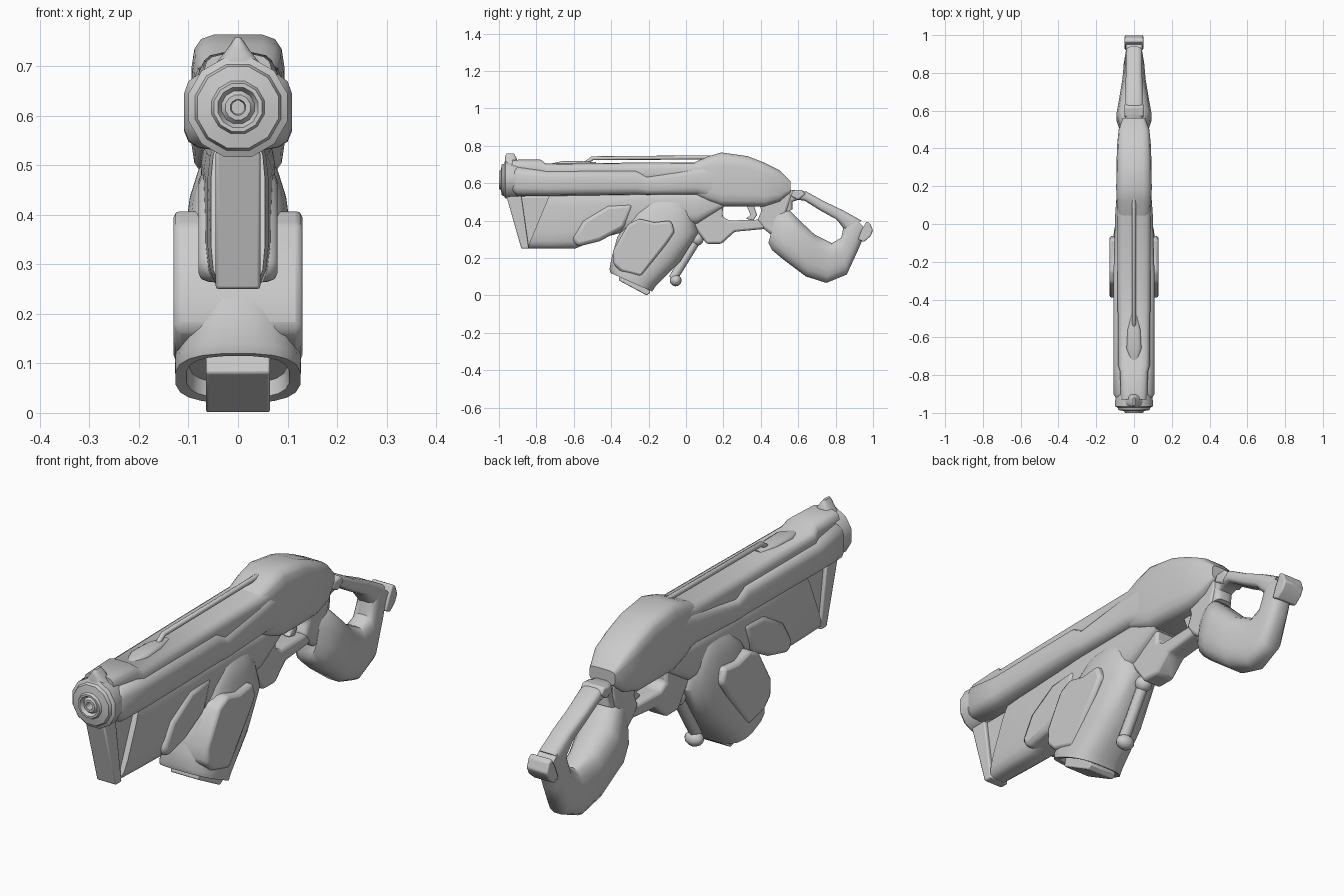
import bpy, bmesh, math

cube = bpy.data.objects.get("Cube")
if cube:
    bpy.data.objects.remove(cube, do_unlink=True)

grey = bpy.data.materials.new("plain grey")
grey.use_nodes = True
colour = (0.6, 0.6, 0.6, 1)
grey.diffuse_color = colour
grey.node_tree.nodes["Principled BSDF"].inputs["Base Color"].default_value = colour


def finish(name, bm, angle, bevel=0):
    """Turn a bmesh into a shaded object, with an optional bevel."""
    bmesh.ops.recalc_face_normals(bm, faces=bm.faces)
    mesh = bpy.data.meshes.new(name)
    bm.to_mesh(mesh)
    bm.free()
    mesh.materials.append(grey)
    obj = bpy.data.objects.new(name, mesh)
    bpy.context.collection.objects.link(obj)
    if bevel:
        mod = obj.modifiers.new("Bevel", "BEVEL")
        mod.width = bevel
        mod.segments = 2
    bpy.ops.object.select_all(action="DESELECT")
    obj.select_set(True)
    bpy.context.view_layer.objects.active = obj
    bpy.ops.object.shade_smooth_by_angle(angle=math.radians(angle))


def power(value, p):
    return math.copysign(abs(value) ** (2 / p), value)


def loft(name, stations, p=3, sides=16, angle=45):
    """Skin rounded sections; each runs from (y, z) to (y, z) with a half width."""
    bm = bmesh.new()
    rings = []
    for ya, za, yb, zb, w in stations:
        ring = []
        for i in range(sides):
            t = math.tau * (i + 0.5) / sides
            u, v = power(math.cos(t), p), power(math.sin(t), p)
            ring.append(bm.verts.new((w * v, (ya + yb + (yb - ya) * u) / 2,
                                      (za + zb + (zb - za) * u) / 2)))
        rings.append(ring)
    for low, high in zip(rings, rings[1:]):
        for i in range(sides):
            j = (i + 1) % sides
            bm.faces.new((low[i], low[j], high[j], high[i]))
    bm.faces.new(rings[0])
    bm.faces.new(rings[-1])
    finish(name, bm, angle)


def slab(name, outline, w, bevel=0.01):
    """Side outline in (y, z), widened to both sides of the centre plane."""
    bm = bmesh.new()
    face = bm.faces.new([bm.verts.new((-w, y, z)) for y, z in outline])
    new = bmesh.ops.extrude_face_region(bm, geom=[face])["geom"]
    moved = [v for v in new if isinstance(v, bmesh.types.BMVert)]
    bmesh.ops.translate(bm, verts=moved, vec=(2 * w, 0, 0))
    finish(name, bm, 40, bevel)


def upright(rows):
    """Vertical sections from (y, low z, high z, half width)."""
    return [(y, lo, y, hi, w) for y, lo, hi, w in rows]


def rod(name, path, r):
    """Straight or bent round bar along (y, z) points."""
    curve = bpy.data.curves.new(name, "CURVE")
    curve.dimensions = "3D"
    curve.bevel_depth = r
    curve.bevel_resolution = 2
    curve.use_fill_caps = True
    spline = curve.splines.new("POLY")
    spline.points.add(len(path) - 1)
    for point, (y, z) in zip(spline.points, path):
        point.co = (0, y, z, 1)
    curve.materials.append(grey)
    obj = bpy.data.objects.new(name, curve)
    bpy.context.collection.objects.link(obj)


def knob(name, y, z, r, w):
    """Short rounded drum lying across the model."""
    bm = bmesh.new()
    bmesh.ops.create_uvsphere(bm, u_segments=12, v_segments=8, radius=1)
    for v in bm.verts:
        v.co = (w * v.co.z, y + r * v.co.x, z + r * v.co.y)
    finish(name, bm, 60)


# Muzzle: stepped round collar, raised ring and bore
muzzle = [(-.86, .09), (-.91, .102), (-.965, .104), (-.972, .09), (-.985, .085),
          (-.99, .055), (-1, .05), (-1, .042), (-.985, .034), (-.995, .026),
          (-.995, .016), (-.95, .014)]
loft("muzzle", upright([(y, .617 - r, .617 + r, r) for y, r in muzzle]), p=2, sides=12, angle=35)
loft("front_sight", [(-.97, .68, -.9, .68, .065), (-.97, .71, -.9, .71, .042),
                     (-.968, .735, -.905, .735, .022), (-.965, .75, -.915, .75, .012),
                     (-.96, .758, -.92, .758, .006)], p=3)

# Main body: broad lower shell, narrower top cover and rear hump
loft("barrel_shell", upright([
    (-.93, .55, .67, .09), (-.9, .53, .69, .11), (-.75, .53, .67, .11), (-.27, .535, .675, .11),
    (-.21, .535, .64, .108), (.06, .535, .69, .1), (.16, .5, .72, .092)]), p=4)
loft("top_cover", upright([
    (-.93, .6, .725, .07), (-.78, .6, .728, .075), (-.75, .6, .705, .085), (-.3, .6, .71, .088),
    (.06, .6, .712, .09), (.12, .6, .73, .09)]), p=4)
loft("rear_hump", upright([
    (.04, .54, .71, .085), (.12, .5, .745, .093), (.19, .475, .765, .095), (.33, .475, .745, .093),
    (.42, .475, .71, .09), (.5, .5, .67, .082), (.56, .55, .61, .06)]), p=5)
loft("top_ridge", upright([
    (-.72, .68, .705, .02), (-.66, .68, .718, .04), (-.56, .68, .718, .035),
    (-.48, .68, .712, .015)]))
rod("top_rail", [(-.54, .705), (-.5, .733), (.15, .738)], .011)

# Fore end: flat front plate, hull and side pod
slab("front_plate", [(-.96, .53), (-.88, .25), (-.84, .25), (-.88, .53)], .045, .006)
slab("plate_web", [(-.91, .53), (-.86, .26), (-.8, .26), (-.7, .53)], .03)
loft("under_hull", [
    (-.85, .25, -.72, .56, .055), (-.72, .25, -.65, .56, .062), (-.59, .25, -.54, .56, .066),
    (-.47, .3, -.4, .56, .07), (-.25, .36, -.25, .56, .075), (.06, .38, .06, .56, .075),
    (.2, .47, .2, .56, .07)], p=4)
slab("side_pod", [(-.61, .3), (-.55, .4), (-.42, .48), (-.28, .49), (-.33, .36),
                  (-.46, .29), (-.58, .26)], .08, .02)

# Slanted magazine with a shallow rim and a base plate
loft("magazine", [
    (-.17, .525, -.03, .525, .055), (-.24, .49, .015, .495, .08), (-.295, .43, .04, .44, .098),
    (-.37, .31, .07, .34, .113), (-.4, .2, -.03, .18, .12), (-.41, .14, -.16, .05, .128),
    (-.405, .12, -.18, .02, .127), (-.385, .115, -.195, .03, .105), (-.36, .15, -.18, .06, .1)],
    p=2.8, sides=20)
slab("magazine_side_panel", [(-.39, .17), (-.39, .24), (-.31, .38), (-.25, .41), (-.17, .39),
                             (-.08, .4), (-.06, .34), (-.1, .28), (-.24, .1), (-.35, .13)], .13, .014)
slab("magazine_base", [(-.35, .12), (-.21, .06), (-.19, .015), (-.21, 0), (-.36, .08)], .065, .005)

# Lever behind the magazine
rod("lever", [(.06, .3), (-.07, .09)], .024)
knob("lever_pivot", .06, .3, .035, .035)
knob("lever_knob", -.055, .08, .032, .04)

# Trigger group
slab("guard_front", [(.02, .52), (.02, .4), (.07, .33), (.11, .275), (.19, .275), (.26, .34),
                     (.42, .355), (.46, .39), (.4, .405), (.23, .4), (.195, .42), (.2, .52)], .045, .012)
slab("guard_rear", [(.38, .52), (.405, .45), (.38, .4), (.41, .36), (.46, .32), (.53, .42),
                    (.57, .54), (.5, .58)], .048, .015)
slab("trigger", [(.32, .49), (.36, .49), (.38, .43), (.36, .4), (.32, .41), (.345, .43)], .014, .004)

# Stock: swelling lower lobe, upper bar and butt clip
loft("stock_lobe", [
    (.44, .28, .49, .46, .05), (.46, .24, .55, .46, .075), (.52, .19, .61, .4, .095),
    (.64, .1, .69, .325, .078), (.75, .065, .78, .28, .062), (.86, .11, .83, .31, .055),
    (.92, .24, .84, .36, .048), (.95, .31, .85, .41, .044), (.97, .35, .9, .41, .042)], p=2.8)
loft("stock_bar", [
    (.5, .43, .57, .46, .042), (.51, .525, .57, .5, .044), (.56, .565, .6, .51, .047),
    (.645, .555, .635, .505, .047), (.735, .505, .715, .455, .045), (.84, .455, .805, .405, .044),
    (.94, .4, .855, .34, .043)], p=3.5, sides=12)
slab("stock_collar", [(.56, .53), (.57, .56), (.62, .565), (.64, .54), (.6, .51)], .051, .008)
slab("butt_clip", [(.92, .3), (.94, .35), (.965, .395), (.985, .385), (1, .345), (.985, .315),
                   (.95, .285)], .049, .006)
